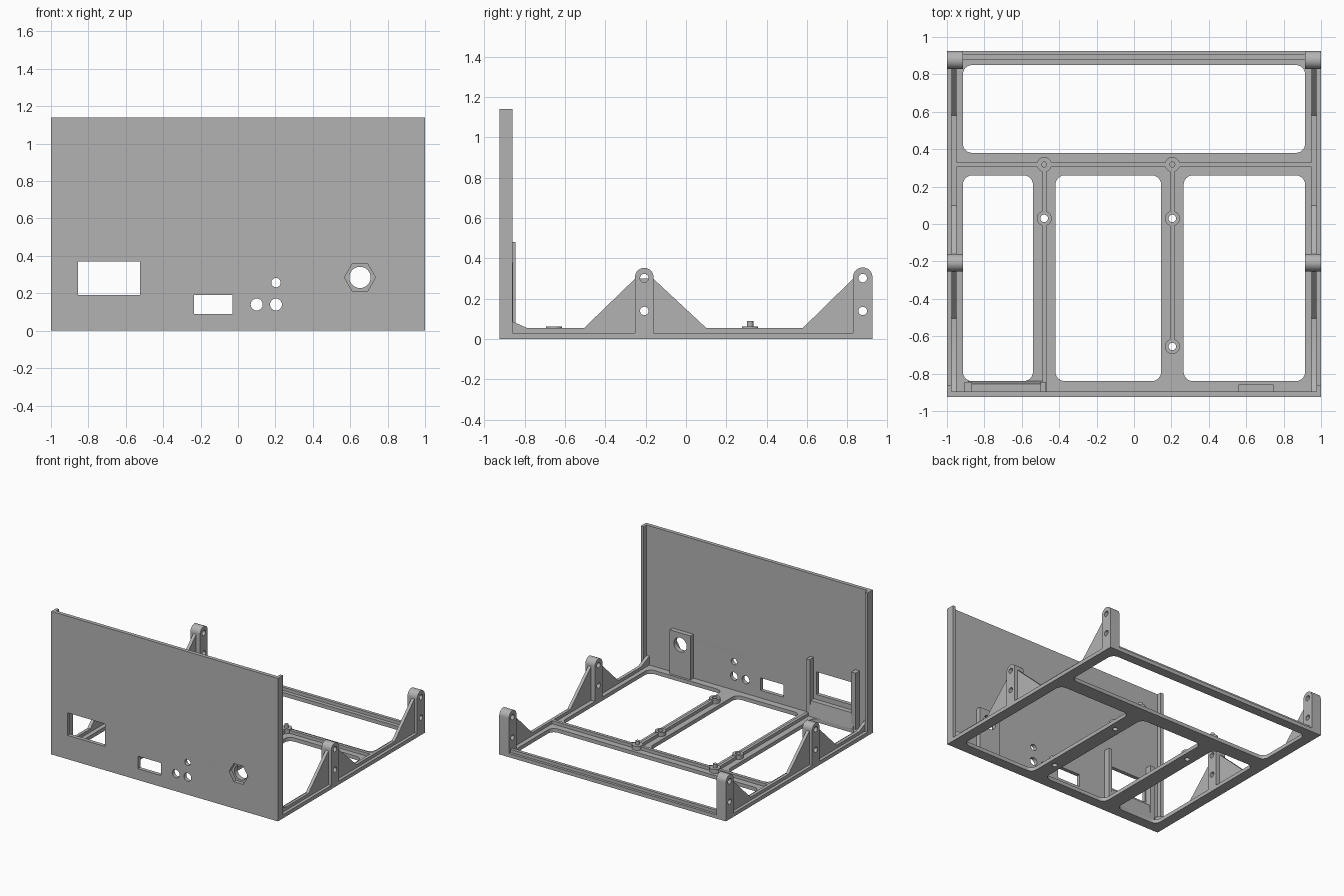
import bpy, bmesh
from math import cos, sin, pi, radians
from mathutils import Vector

cube = bpy.data.objects.get("Cube")
if cube:
    bpy.data.objects.remove(cube, do_unlink=True)

grey = bpy.data.materials.new("plain grey")
grey.use_nodes = True
tone = (0.45, 0.45, 0.45, 1)
grey.diffuse_color = tone
grey.node_tree.nodes["Principled BSDF"].inputs["Base Color"].default_value = tone

# Maps outline (u, v) and depth w to world space
AXES = {
    "x": lambda u, v, w: Vector((w, u, v)),
    "y": lambda u, v, w: Vector((u, w, v)),
    "z": lambda u, v, w: Vector((u, v, w)),
}


def rect(u0, u1, v0, v1):
    return [(u0, v0), (u1, v0), (u1, v1), (u0, v1)]


def circle(u, v, r, n=32):
    return [(u + r * cos(2 * pi * i / n), v + r * sin(2 * pi * i / n)) for i in range(n)]


def round_rect(u0, u1, v0, v1, r=0.05, n=6):
    centres = [(u1 - r, v1 - r), (u0 + r, v1 - r), (u0 + r, v0 + r), (u1 - r, v0 + r)]
    return [(cu + r * cos((k + i / n) * pi / 2), cv + r * sin((k + i / n) * pi / 2))
            for k, (cu, cv) in enumerate(centres) for i in range(n + 1)]


def plate(name, axis, w0, w1, outline, holes=()):
    """Extruded outline with through holes, between depths w0 and w1."""
    curve = bpy.data.curves.new(name, "CURVE")
    curve.dimensions = "2D"
    curve.fill_mode = "BOTH"
    curve.extrude = (w1 - w0) / 2
    for loop in [outline, *holes]:
        spline = curve.splines.new("POLY")
        spline.points.add(len(loop) - 1)
        for point, (u, v) in zip(spline.points, loop):
            point.co = (u, v, 0, 1)
        spline.use_cyclic_u = True
    temp = bpy.data.objects.new(name + " helper", curve)
    bpy.context.collection.objects.link(temp)
    graph = bpy.context.evaluated_depsgraph_get()
    mesh = bpy.data.meshes.new_from_object(temp.evaluated_get(graph))
    bpy.data.objects.remove(temp, do_unlink=True)
    bpy.data.curves.remove(curve)

    bm = bmesh.new()
    bm.from_mesh(mesh)
    for vert in bm.verts:
        vert.co = AXES[axis](vert.co.x, vert.co.y, vert.co.z + (w0 + w1) / 2)
    bmesh.ops.remove_doubles(bm, verts=bm.verts, dist=0.0001)
    bmesh.ops.recalc_face_normals(bm, faces=bm.faces)
    bm.to_mesh(mesh)
    bm.free()
    mesh.name = name
    mesh.materials.clear()
    mesh.materials.append(grey)
    obj = bpy.data.objects.new(name, mesh)
    bpy.context.collection.objects.link(obj)
    bpy.ops.object.select_all(action="DESELECT")
    obj.select_set(True)
    bpy.context.view_layer.objects.active = obj
    bpy.ops.object.shade_smooth_by_angle(angle=radians(30))
    return obj


def side_plate(name, side, x0, x1, outline, holes=()):
    """Plate facing sideways, mirrored by the sign of side."""
    label = "left_" if side > 0 else "right_"
    a, b = sorted((side * x0, side * x1))
    return plate(label + name, "x", a, b, outline, holes)


BASE, RIB = 0.03, 0.055
BACK, FRONT, INNER = 0.925, -0.925, -0.895
BAR_A, BAR_B, CROSS = -0.48, 0.205, 0.318
through = [(BAR_A, 0.03), (BAR_B, 0.03), (BAR_B, -0.655)]

# Base frame with rounded openings and screw holes
openings = [
    round_rect(-0.915, 0.915, 0.38, 0.85),
    round_rect(-0.915, -0.54, -0.84, 0.26),
    round_rect(-0.42, 0.145, -0.84, 0.26),
    round_rect(0.265, 0.915, -0.84, 0.26),
]
plate("base_frame", "z", 0, BASE, rect(-1, 1, FRONT, BACK),
      openings + [circle(x, y, 0.02) for x, y in through])

# Stiffening ribs on the base
plate("back_rib", "z", BASE, RIB, rect(-0.95, 0.95, 0.88, 0.905))
plate("cross_rib", "z", BASE, RIB, rect(-0.95, 0.95, 0.305, 0.33))
for name, x, y0, y1 in [
    ("bar_rib_a_back", BAR_A, 0.06, CROSS), ("bar_rib_a_front", BAR_A, INNER, 0.0),
    ("bar_rib_b_back", BAR_B, 0.06, CROSS), ("bar_rib_b_front", BAR_B, -0.625, 0.0),
]:
    plate(name, "z", BASE, RIB, rect(x - 0.012, x + 0.012, y0, y1))

# Screw bosses and locating pins
for i, (x, y) in enumerate(through):
    plate(f"screw_boss_{i}", "z", BASE, 0.062, circle(x, y, 0.04), [circle(x, y, 0.02)])
for i, x in enumerate((BAR_A, BAR_B)):
    plate(f"pin_boss_{i}", "z", BASE, 0.062, circle(x, CROSS, 0.04))
    plate(f"locating_pin_{i}", "z", 0.062, 0.09, circle(x, CROSS, 0.016))

# Front panel with its cutouts
plate("front_panel", "y", FRONT, INNER, rect(-1, 1, 0, 1.14), [
    rect(-0.855, -0.525, 0.19, 0.37),
    rect(-0.235, -0.03, 0.09, 0.19),
    circle(0.1, 0.14, 0.032), circle(0.203, 0.14, 0.032), circle(0.203, 0.257, 0.025),
    circle(0.652, 0.285, 0.083, 6),
])

# Backing pad holding the hexagonal recess
plate("nut_pad", "y", INNER, -0.858, rect(0.56, 0.745, BASE, 0.38), [circle(0.652, 0.285, 0.057)])

# Socket holder behind the large cutout
plate("socket_post_inner", "y", INNER, -0.845, rect(-0.5, -0.47, BASE, 0.48))
plate("socket_post_outer", "y", INNER, -0.845, rect(-0.905, -0.865, BASE, 0.48))
plate("socket_sill", "x", -0.885, -0.49,
      [(INNER, BASE), (-0.84, BASE), (-0.855, 0.15), (INNER, 0.15)])


def post_outline(y, half, top=0.307):
    arc = [(y + half * cos(i * pi / 16), top + half * sin(i * pi / 16)) for i in range(17)]
    return [(y - half, 0), (y + half, 0)] + arc


for side in (1, -1):
    # Panel edge flanges
    side_plate("panel_flange", side, 0.975, 1, rect(INNER, -0.86, 0, 1.14))
    # Side rib with sloping braces against the posts and panel
    side_plate("side_rib", side, 0.95, 0.975, [
        (INNER, BASE), (0.85, BASE), (0.85, 0.3), (0.83, 0.3), (0.58, RIB), (0.1, RIB),
        (-0.163, 0.3), (-0.252, 0.3), (-0.505, RIB), (-0.79, RIB), (-0.845, 0.08), (INNER, 0.1),
    ], [circle(-0.207, 0.139, 0.021)])
    # Hinge posts
    for name, y, half in (("middle_post", -0.207, 0.046), ("back_post", 0.877, 0.048)):
        side_plate(name, side, 0.915, 1, post_outline(y, half),
                   [circle(y, z, 0.021) for z in (0.139, 0.302)])
